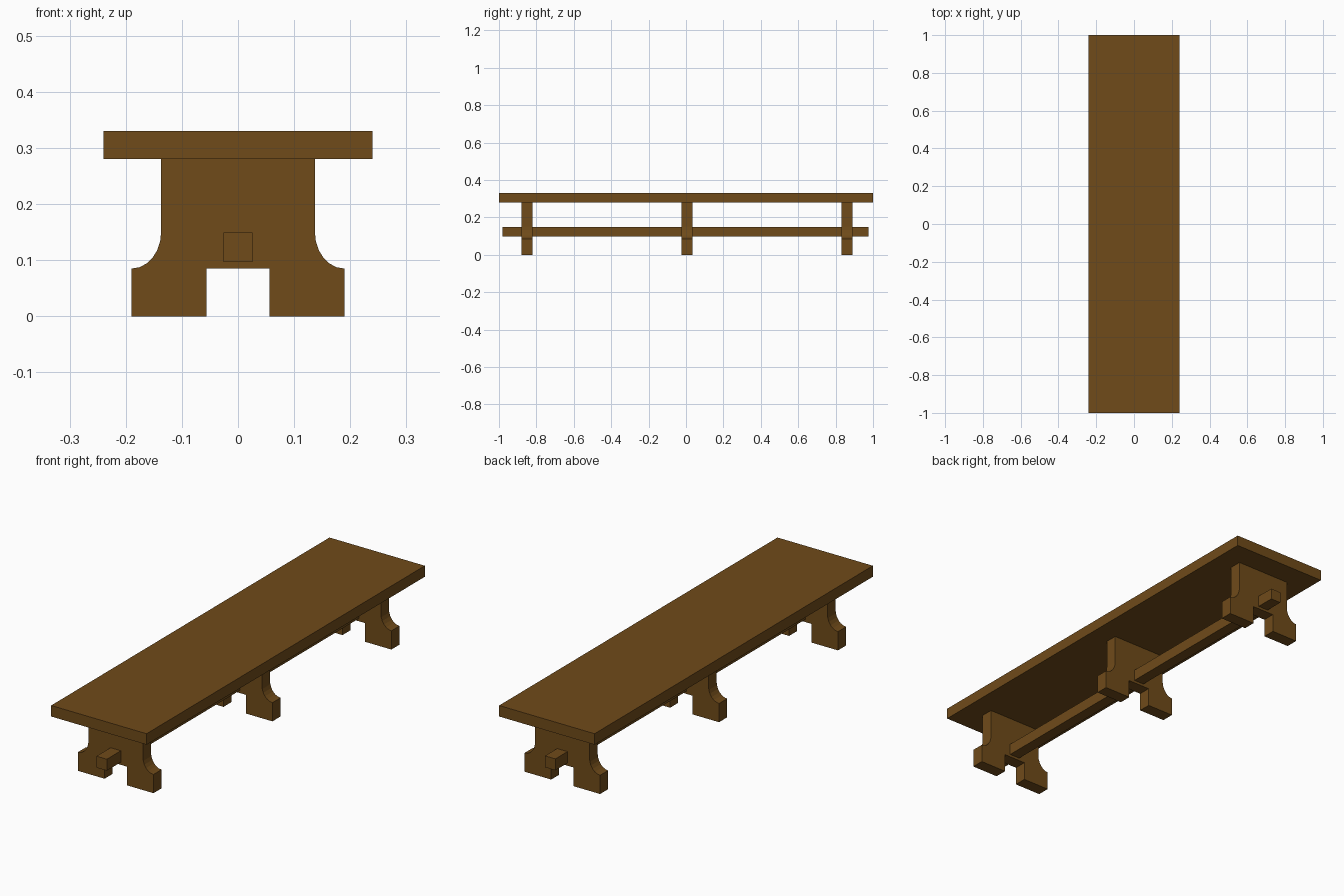
import bpy, bmesh
from math import sin, cos, pi

if "Cube" in bpy.data.objects:
    bpy.data.objects.remove(bpy.data.objects["Cube"])

wood = bpy.data.materials.new("brown_wood")
wood.diffuse_color = (0.16, 0.07, 0.01, 1)
wood.use_nodes = True
wood.node_tree.nodes["Principled BSDF"].inputs["Base Color"].default_value = wood.diffuse_color


def finish(name, bm):
    bmesh.ops.recalc_face_normals(bm, faces=bm.faces)
    mesh = bpy.data.meshes.new(name)
    bm.to_mesh(mesh)
    bm.free()
    mesh.materials.append(wood)
    obj = bpy.data.objects.new(name, mesh)
    bpy.context.collection.objects.link(obj)
    return obj


def box(name, lo, hi):
    bm = bmesh.new()
    bmesh.ops.create_cube(bm, size=1)
    for v in bm.verts:
        v.co = [(a + b) / 2 + c * (b - a) for a, b, c in zip(lo, hi, v.co)]
    return finish(name, bm)


def trestle(name, y, thickness=0.058):
    # Right half of the outline: notch, foot, concave shoulder, upright
    half = [(0.056, 0.085), (0.056, 0), (0.19, 0)]
    steps = 6
    for i in range(steps + 1):
        a = pi / 2 * i / steps
        half.append((0.19 - 0.053 * sin(a), 0.15 - 0.065 * cos(a)))
    half.append((0.137, 0.28))
    outline = half + [(-x, z) for x, z in reversed(half)]
    bm = bmesh.new()
    face = bm.faces.new([bm.verts.new((x, y - thickness / 2, z)) for x, z in outline])
    ext = bmesh.ops.extrude_face_region(bm, geom=[face])
    verts = [g for g in ext["geom"] if isinstance(g, bmesh.types.BMVert)]
    bmesh.ops.translate(bm, verts=verts, vec=(0, thickness, 0))
    return finish(name, bm)


# Seat plank
box("seat", (-0.24, -1, 0.28), (0.24, 1, 0.33))

# Stretcher beam running through all the trestles
box("stretcher", (-0.026, -0.98, 0.097), (0.026, 0.976, 0.149))

# Three trestle legs
for name, y in (("front_leg", -0.85), ("middle_leg", 0.005), ("back_leg", 0.86)):
    trestle(name, y)
